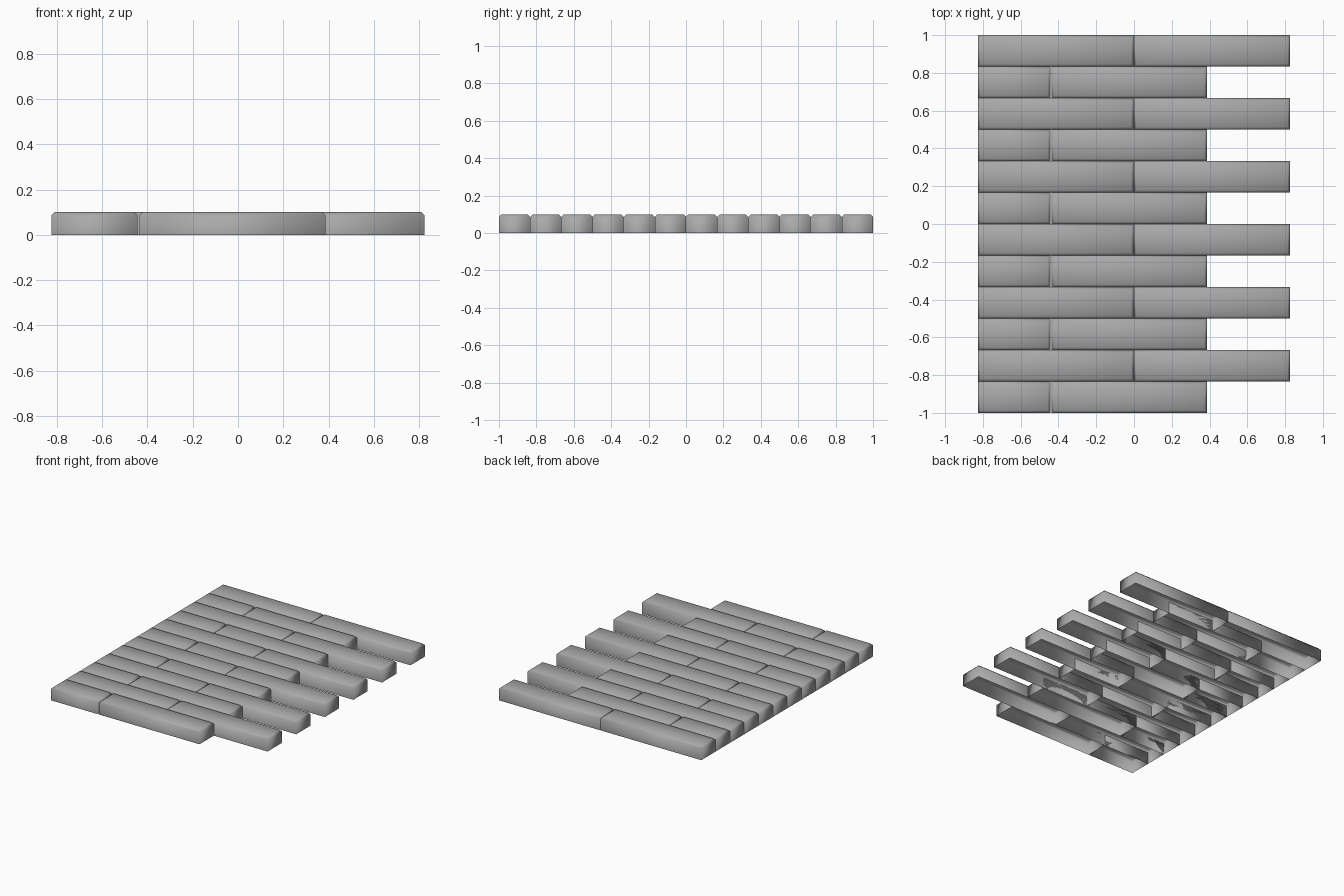
import bpy, bmesh

cube = bpy.data.objects.get("Cube")
if cube:
    bpy.data.objects.remove(cube)

ROWS = 12
PITCH = 2 / ROWS
HEIGHT = 0.1
LEFT = -0.825

stone = bpy.data.materials.new("grey stone")
stone.use_nodes = True
colour = (0.4, 0.4, 0.4, 1)
stone.diffuse_color = colour
stone.node_tree.nodes["Principled BSDF"].inputs["Base Color"].default_value = colour


def brick(name, x0, x1, y):
    """Hollow brick: open underneath, chamfered around the top."""
    bm = bmesh.new()
    bmesh.ops.create_cube(bm, size=1)
    for v in bm.verts:
        v.co.x *= x1 - x0
        v.co.y *= PITCH
        v.co.z = (v.co.z + 0.5) * HEIGHT
    base = [f for f in bm.faces if f.normal.z < -0.5]
    bmesh.ops.delete(bm, geom=base, context='FACES_ONLY')
    top = [e for e in bm.edges if all(v.co.z > HEIGHT / 2 for v in e.verts)]
    bmesh.ops.bevel(bm, geom=top, offset=0.014, segments=1, affect='EDGES')
    for f in bm.faces:
        f.smooth = True
    mesh = bpy.data.meshes.new(name)
    bm.to_mesh(mesh)
    bm.free()
    mesh.materials.append(stone)
    ob = bpy.data.objects.new(name, mesh)
    ob.location = ((x0 + x1) / 2, y, 0)
    bpy.context.collection.objects.link(ob)


# Staggered courses: two full bricks, then a half brick and a full brick
for row in range(ROWS):
    y = -1 + PITCH * (row + 0.5)
    if row % 2:
        brick(f"long_row_{row}_right_brick", LEFT, -0.001, y)
        brick(f"long_row_{row}_left_brick", 0.001, -LEFT, y)
    else:
        brick(f"short_row_{row}_half_brick", LEFT, -0.443, y)
        brick(f"short_row_{row}_full_brick", -0.436, 0.386, y)
